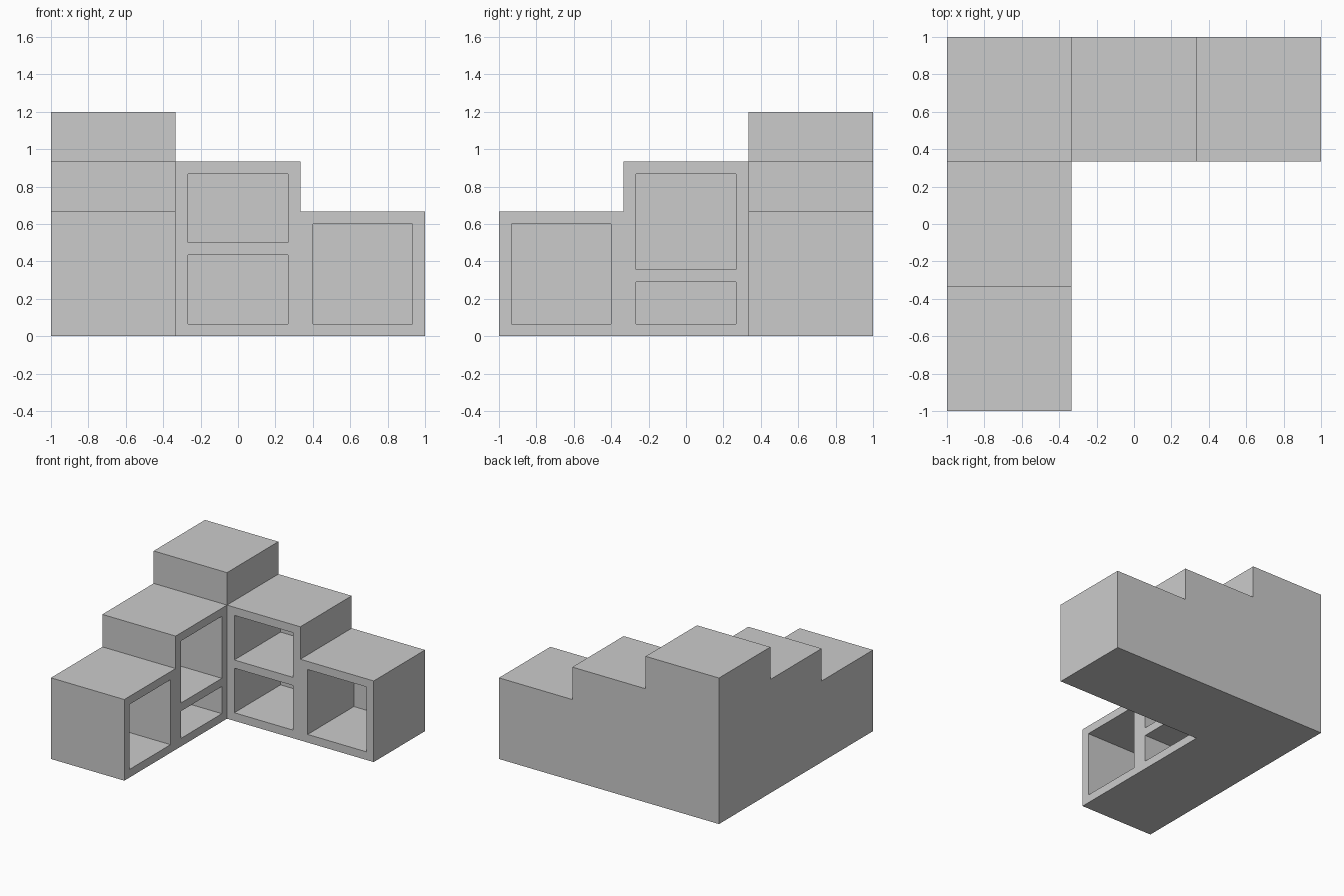
import bpy, bmesh
from mathutils import Vector

if "Cube" in bpy.data.objects:
    bpy.data.objects.remove(bpy.data.objects["Cube"])

CELL = 2 / 3        # width and depth of one cubby column
STEP = 4 / 15       # height drop between columns
T = 1 / 15          # board thickness
H1, H2, H3 = CELL, CELL + STEP, CELL + 2 * STEP
A = CELL / 2        # inner edge of the corner column


def prism(name, profile, extrude):
    """Extrude a closed 3D outline into a solid."""
    bm = bmesh.new()
    face = bm.faces.new([bm.verts.new(p) for p in profile])
    res = bmesh.ops.extrude_face_region(bm, geom=[face], use_keep_orig=True)
    verts = [g for g in res["geom"] if isinstance(g, bmesh.types.BMVert)]
    bmesh.ops.translate(bm, verts=verts, vec=Vector(extrude))
    bmesh.ops.recalc_face_normals(bm, faces=bm.faces)
    mesh = bpy.data.meshes.new(name)
    bm.to_mesh(mesh)
    bm.free()
    ob = bpy.data.objects.new(name, mesh)
    bpy.context.collection.objects.link(ob)
    return ob


def combine(target, tool, operation):
    """Apply a boolean and discard the tool object."""
    tool.hide_render = True
    mod = target.modifiers.new(operation.lower(), 'BOOLEAN')
    mod.operation = operation
    mod.solver = 'EXACT'
    mod.object = tool
    bpy.context.view_layer.objects.active = target
    bpy.ops.object.modifier_apply(modifier=mod.name)
    bpy.data.objects.remove(tool)


# Back run: stepped profile falling from the corner towards +x
back = [(-1, 0), (1, 0), (1, H1), (A, H1), (A, H2), (-A, H2), (-A, H3), (-1, H3)]
shelf = prism("stepped_corner_shelf", [(x, A, z) for x, z in back], (0, CELL, 0))

# Side run: stepped profile falling from the corner towards -y
side = [(-1, 0), (0.5, 0), (0.5, H2), (-A, H2), (-A, H1), (-1, H1)]
wing = prism("side_run", [(-1, y, z) for y, z in side], (CELL, 0, 0))
combine(shelf, wing, 'UNION')

# Cubby openings: (start, end, bottom, top) along each run
depth = CELL - T
mid, end = (-A + T, A - T), (A + T, 1 - T)
back_cubbies = [(*mid, T, 0.433), (*mid, 0.5, H2 - T), (*end, T, H1 - T)]
side_cubbies = [(*mid, T, 0.29), (*mid, 0.357, H2 - T), (-end[1], -end[0], T, H1 - T)]
LIP = 0.1           # cutter overshoot in front of the opening

for a, b, lo, hi in back_cubbies:
    rect = [(a, lo), (b, lo), (b, hi), (a, hi)]
    cut = prism("cubby_cutter", [(x, A - LIP, z) for x, z in rect], (0, depth + LIP, 0))
    combine(shelf, cut, 'DIFFERENCE')

for a, b, lo, hi in side_cubbies:
    rect = [(a, lo), (b, lo), (b, hi), (a, hi)]
    cut = prism("cubby_cutter", [(-A + LIP, y, z) for y, z in rect], (-depth - LIP, 0, 0))
    combine(shelf, cut, 'DIFFERENCE')
